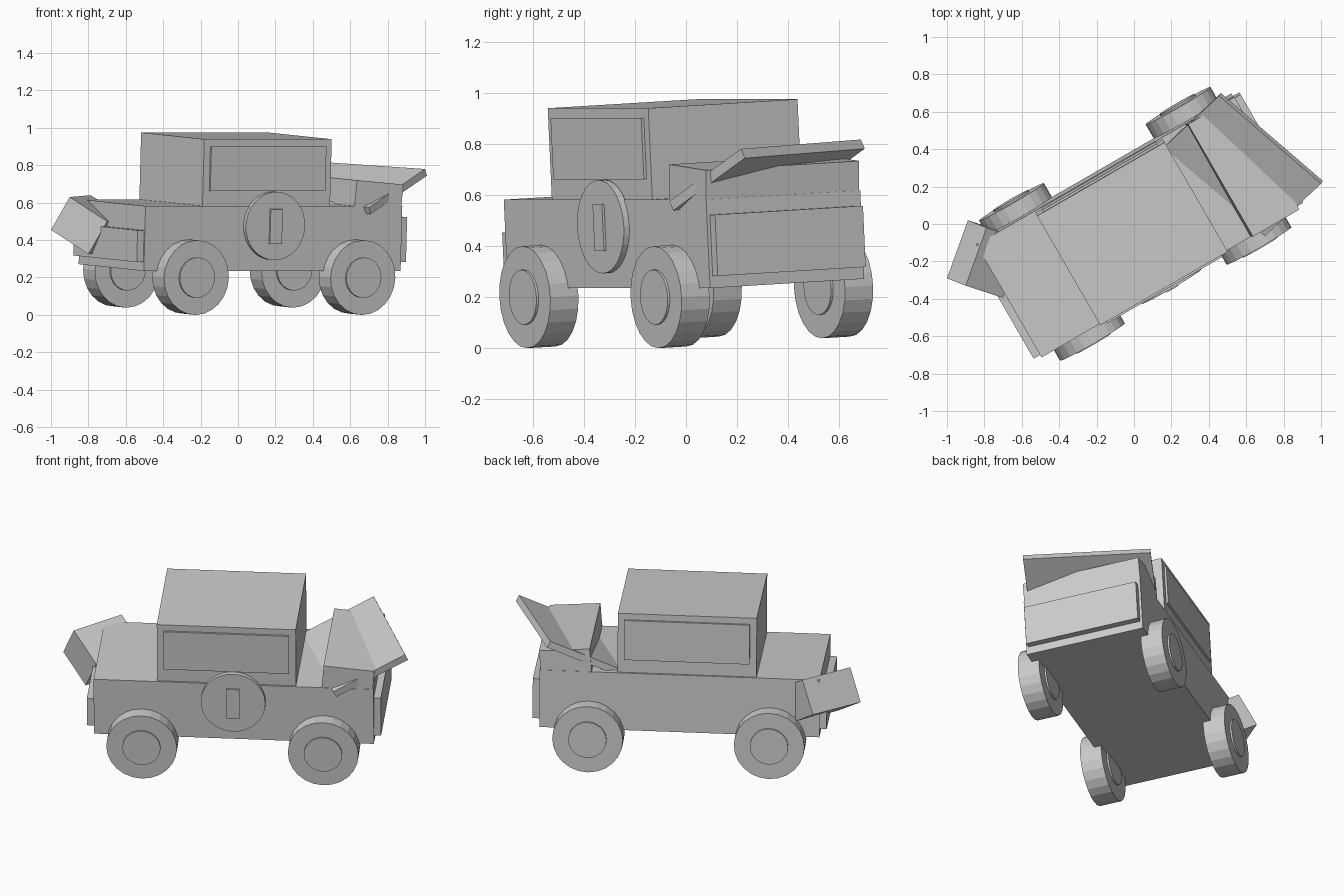
import bpy, bmesh
from math import radians
from mathutils import Matrix, Vector

cube = bpy.data.objects.get("Cube")
if cube:
    bpy.data.objects.remove(cube, do_unlink=True)

grey = bpy.data.materials.new("plain_grey")
grey.use_nodes = True
COLOUR = (0.6, 0.6, 0.6, 1)
grey.diffuse_color = COLOUR
grey.node_tree.nodes["Principled BSDF"].inputs["Base Color"].default_value = COLOUR

# The vehicle is turned on the ground and leans slightly to one side
POSE = Matrix.Rotation(radians(30), 4, 'Z') @ Matrix.Rotation(radians(3), 4, 'X')
MID = 0.009  # centre line across the vehicle


def finish(name, bm, matrix):
    bm.transform(matrix)
    bmesh.ops.recalc_face_normals(bm, faces=bm.faces)
    mesh = bpy.data.meshes.new(name)
    bm.to_mesh(mesh)
    bm.free()
    mesh.materials.append(grey)
    obj = bpy.data.objects.new(name, mesh)
    bpy.context.collection.objects.link(obj)
    return obj


def box(name, x, y, z, tilt=0):
    """Box from (low, high) ranges in the vehicle's own frame."""
    bm = bmesh.new()
    size = [b - a for a, b in (x, y, z)]
    mid = [(a + b) / 2 for a, b in (x, y, z)]
    bmesh.ops.create_cube(bm, size=1)
    turn = Matrix.Rotation(radians(tilt), 4, 'Y')
    return finish(name, bm, POSE @ Matrix.Translation(mid) @ turn @ Matrix.Diagonal(size + [1]))


def disc(name, centre, radius, depth, sides):
    """Cylinder whose axis runs across the vehicle."""
    bm = bmesh.new()
    bmesh.ops.create_cone(bm, cap_ends=True, segments=sides, radius1=radius,
                          radius2=radius, depth=depth)
    return finish(name, bm, POSE @ Matrix.Translation(centre) @ Matrix.Rotation(radians(90), 4, 'X'))


def slab(name, corner, *edges):
    """Loose box given by one corner and its three edges in world space."""
    bm = bmesh.new()
    bmesh.ops.create_cube(bm, size=1)
    m = Matrix([Vector(e) for e in edges]).transposed().to_4x4()
    m.translation = Vector(corner) + sum((Vector(e) for e in edges), Vector()) / 2
    return finish(name, bm, m)


def across(half):
    return (MID - half, MID + half)


# Body and cabin
box("body", (-0.785, 0.80), across(0.349), (0.253, 0.60))
box("cabin", (-0.427, 0.36), across(0.338), (0.58, 0.958))

# End plates
box("long_end_plate", (-0.825, -0.77), across(0.34), (0.30, 0.47))
box("short_end_plate", (0.78, 0.84), across(0.335), (0.30, 0.54))

# Windows and wheels on both sides
for side, label in ((-1, "right"), (1, "left")):
    y = MID + side * 0.338
    box("window_" + label, (-0.388, 0.322), (y - 0.012, y + 0.012), (0.68, 0.92))
    for x, end in ((-0.508, "front"), (0.52, "rear")):
        centre = (x, MID + side * 0.37, 0.222)
        disc(f"wheel_{end}_{label}", centre, 0.2, 0.127, 24)
        disc(f"hub_{end}_{label}", centre, 0.108, 0.147, 24)

# Round side badge with an upright bar
disc("side_disc", (0.006, -0.35, 0.495), 0.183, 0.03, 32)
box("side_disc_bar", (-0.031, 0.043), (-0.375, -0.36), (0.40, 0.585))

# Raised box behind the cabin, tipped a little
box("rear_box", (0.51, 0.798), across(0.347), (0.55, 0.727), tilt=4.5)

# Loose crate hanging off the long end
slab("loose_crate", (-0.90, -0.33, 0.63),
     (-0.10, 0.04, -0.175), (0.20, -0.065, -0.13), (0.112, 0.31, 0.01))

# Askew flap lying over the raised box
slab("askew_flap", (0.70, -0.065, 0.575),
     (0.30, 0.28, 0.205), (-0.545, 0.47, 0.037), (0.01, 0.015, -0.036))
